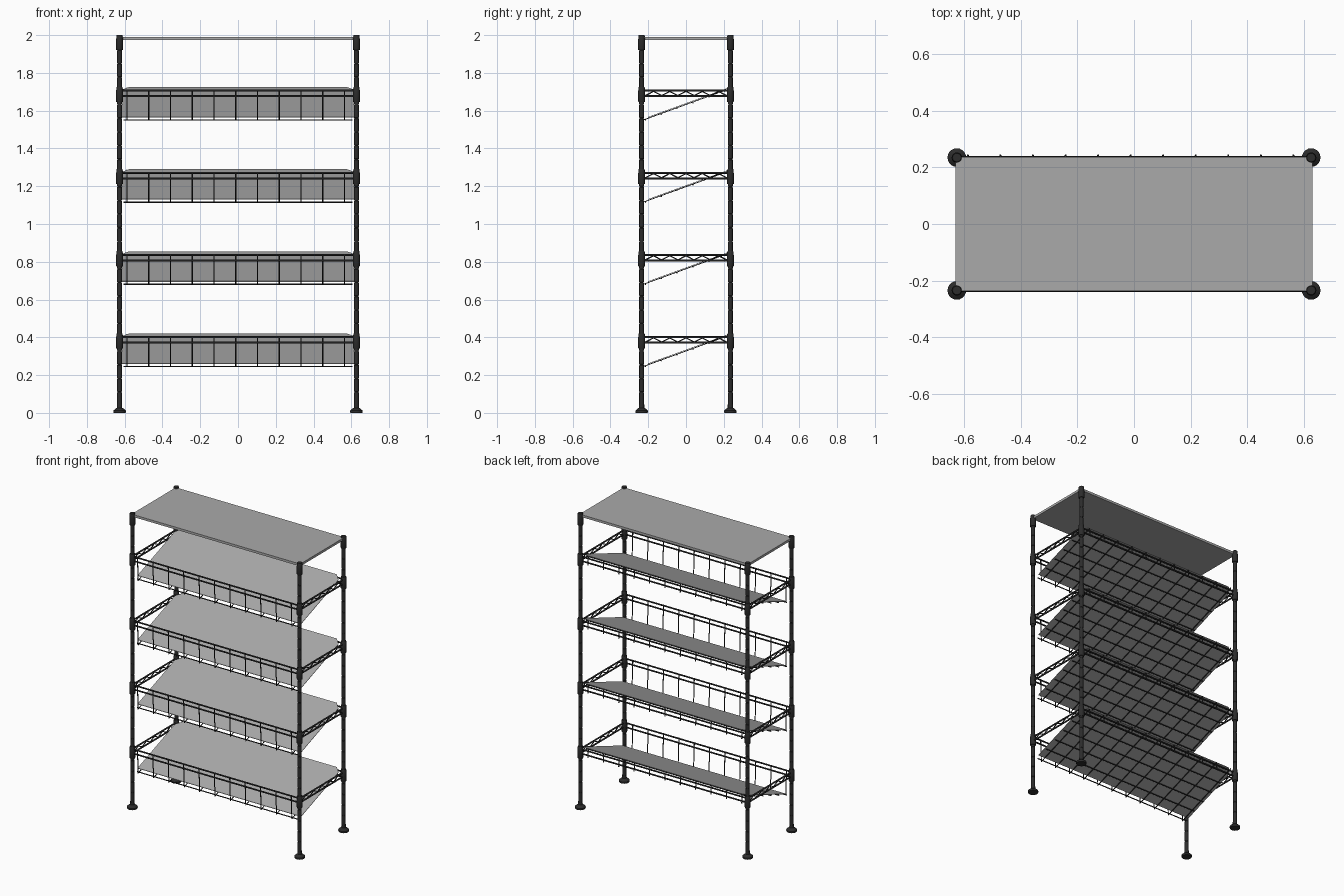
import bpy, bmesh, math
from mathutils import Matrix

if "Cube" in bpy.data.objects:
    bpy.data.objects.remove(bpy.data.objects["Cube"])

PX, PY = 0.627, 0.235                    # post positions
LEVELS = [0.401 + 0.435 * i for i in range(4)]   # upper rail heights


def material(name, v):
    m = bpy.data.materials.new(name)
    m.diffuse_color = (v, v, v, 1)
    m.use_nodes = True
    m.node_tree.nodes["Principled BSDF"].inputs["Base Color"].default_value = m.diffuse_color
    return m


BLACK = material("black_metal", 0.025)
GREY = material("grey_sheet", 0.4)


def add(name, data, loc=(0, 0, 0)):
    ob = bpy.data.objects.new(name, data)
    ob.location = loc
    bpy.context.collection.objects.link(ob)
    return ob


def lathe(name, profile, steps=20):
    """Mesh turned round z from (radius, z) points, capped at both ends."""
    bm = bmesh.new()
    rings = [[bm.verts.new((r * math.cos(2 * math.pi * k / steps),
                            r * math.sin(2 * math.pi * k / steps), z))
              for k in range(steps)] for r, z in profile]
    for a, b in zip(rings, rings[1:]):
        for k in range(steps):
            n = (k + 1) % steps
            bm.faces.new((a[k], a[n], b[n], b[k]))
    bm.faces.new(rings[0][::-1])
    bm.faces.new(rings[-1])
    me = bpy.data.meshes.new(name)
    bm.to_mesh(me)
    bm.free()
    me.shade_smooth()
    me.set_sharp_from_angle(angle=math.radians(30))
    me.materials.append(BLACK)
    return me


def wires(name, paths, radius):
    """Round wires along straight-sided paths, returned as one mesh."""
    cu = bpy.data.curves.new(name, 'CURVE')
    cu.dimensions = '3D'
    cu.bevel_depth = radius
    cu.bevel_resolution = 2
    cu.use_fill_caps = True
    for p in paths:
        s = cu.splines.new('POLY')
        s.points.add(len(p) - 1)
        for pt, co in zip(s.points, p):
            pt.co = (*co, 1)
    cu.materials.append(BLACK)
    ob = add(name, cu)
    me = bpy.data.meshes.new_from_object(ob.evaluated_get(bpy.context.evaluated_depsgraph_get()))
    bpy.data.objects.remove(ob)
    return me


def sheet(name, outline, thick):
    """Flat plate: outline of 3D points raised by thick."""
    bm = bmesh.new()
    f = bm.faces.new([bm.verts.new(p) for p in outline])
    ext = bmesh.ops.extrude_face_region(bm, geom=[f])
    bmesh.ops.translate(bm, vec=(0, 0, thick),
                        verts=[g for g in ext['geom'] if isinstance(g, bmesh.types.BMVert)])
    bmesh.ops.recalc_face_normals(bm, faces=bm.faces)
    me = bpy.data.meshes.new(name)
    bm.to_mesh(me)
    bm.free()
    me.materials.append(GREY)
    return me


# post with shallow rings
prof = [(0.0125, 0.03)]
z = 0.11
while z < 1.95:
    prof += [(0.0125, z - 0.003), (0.0112, z - 0.0015), (0.0112, z + 0.0015), (0.0125, z + 0.003)]
    z += 0.0725
prof.append((0.0125, 1.998))
post = lathe("post", prof)
foot = lathe("foot", [(0.031, 0), (0.033, 0.003), (0.033, 0.012), (0.021, 0.023),
                      (0.014, 0.027), (0.014, 0.045)])
collar = lathe("collar", [(0.017, -0.04), (0.0185, -0.037), (0.0185, 0.01),
                          (0.0165, 0.037), (0.015, 0.04)])

for sx, xn in ((-1, "left"), (1, "right")):
    for sy, yn in ((-1, "front"), (1, "back")):
        x, y = sx * PX, sy * PY
        tag = f"{yn}_{xn}"
        add("post_" + tag, post, (x, y, 0))
        add("foot_" + tag, foot, (x, y, 0))
        for i, h in enumerate(LEVELS + [1.98]):
            add(f"collar_{tag}_{i + 1}", collar, (x, y, h - 0.02))

# horizontal rails, upper and lower, on all four sides
rail_paths = []
for h in (0, -0.029):
    for s in (-1, 1):
        rail_paths.append([(-PX, s * PY, h), (PX, s * PY, h)])
        rail_paths.append([(s * PX, -PY, h), (s * PX, PY, h)])
rails = wires("shelf_rails", rail_paths, 0.0052)

# zigzag bracing at the ends
N = 10
truss = wires("end_zigzag", [[(s * PX, -0.215 + 0.43 * k / N, -0.004 if k % 2 else -0.026)
                              for k in range(N + 1)] for s in (-1, 1)], 0.0035)


def slope(y):
    return -0.155 + 0.363 * (y + 0.225)


# bent basket wires and the cross wires below the sheet
grid = [[(-0.012 + 0.1152 * i, -0.236, 0.004), (-0.012 + 0.1152 * i, -0.229, slope(-0.229)),
         (-0.012 + 0.1152 * i, 0.24, slope(0.24)), (-0.012 + 0.1152 * i, 0.243, -0.04)]
        for i in range(-5, 6)]
for k in range(6):
    y = -0.215 + 0.084 * k
    grid.append([(-0.605, y, slope(y) - 0.004), (0.605, y, slope(y) - 0.004)])
basket = wires("basket_wires", grid, 0.0035)

# sloping sheet with cut back corners
pts = [(-0.613, -0.2), (0.613, -0.2), (0.613, 0.2), (0.575, 0.236), (-0.575, 0.236), (-0.613, 0.2)]
liner = sheet("shelf_sheet", [(x, y, slope(y) + 0.004) for x, y in pts], 0.003)

for i, h in enumerate(LEVELS):
    for name, me in (("rails", rails), ("end_zigzag", truss), ("basket_wires", basket), ("sheet", liner)):
        add(f"shelf_{i + 1}_{name}", me, (0, 0, h))

# flat top panel
w, d = 0.632, 0.237
add("top_panel", sheet("top_panel", [(-w, -d, 1.975), (w, -d, 1.975), (w, d, 1.975), (-w, d, 1.975)], 0.016))
